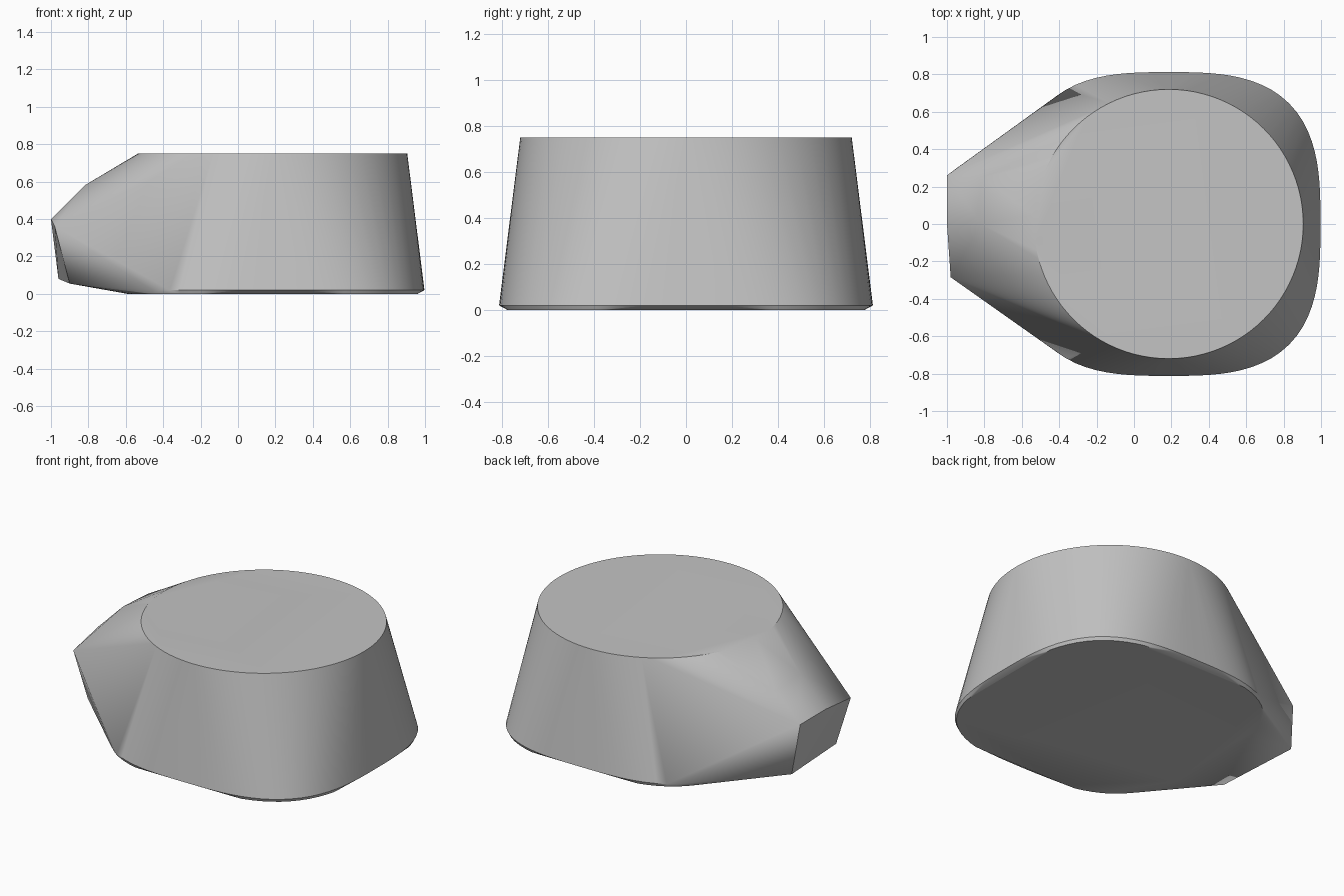
import bpy
import bmesh
from math import cos, sin, tau, radians

cube = bpy.data.objects.get("Cube")
if cube:
    bpy.data.objects.remove(cube, do_unlink=True)

SEGMENTS = 96
CENTRE_X = 0.185


def ring(radius, z, power=2, limit=9):
    """Superellipse outline; limit trims it flat on its four sides."""
    points = []
    for i in range(SEGMENTS):
        a = tau * i / SEGMENTS
        c, s = cos(a), sin(a)
        r = radius / (abs(c) ** power + abs(s) ** power) ** (1 / power)
        x, y = (max(-limit, min(limit, r * v)) for v in (c, s))
        points.append((CENTRE_X + x, y, z))
    return points


# Body: round top, squarish foot and a trimmed underside
points = ring(0.72, 0.75)
points += ring(0.812, 0.02, power=3)
points += ring(0.803, 0, power=3, limit=0.775)

# Spout: upper ridge, lip and lower edge
points += [(-0.82, 0.25, 0.565), (-0.82, 0, 0.58)]
points += [(-1, 0.26, 0.4), (-1, 0, 0.4), (-0.98, -0.285, 0.36)]
points += [(-0.96, 0.29, 0.08), (-0.9, -0.25, 0.055)]

# One taut skin around body and spout
bm = bmesh.new()
for p in points:
    bm.verts.new(p)
hull = bmesh.ops.convex_hull(bm, input=bm.verts[:])
spare = {g for key in ("geom_interior", "geom_unused") for g in hull[key]
         if isinstance(g, bmesh.types.BMVert)}
bmesh.ops.delete(bm, geom=list(spare), context='VERTS')
bmesh.ops.dissolve_limit(bm, angle_limit=radians(0.1),
                         verts=bm.verts[:], edges=bm.edges[:])
bmesh.ops.recalc_face_normals(bm, faces=bm.faces[:])
mesh = bpy.data.meshes.new("spouted_body")
bm.to_mesh(mesh)
bm.free()
body = bpy.data.objects.new("spouted_body", mesh)
bpy.context.collection.objects.link(body)

# Plain grey finish
grey = bpy.data.materials.new("light_grey")
grey.use_nodes = True
colour = (0.55, 0.55, 0.55, 1)
grey.diffuse_color = colour
grey.node_tree.nodes["Principled BSDF"].inputs["Base Color"].default_value = colour
mesh.materials.append(grey)

# Smooth sides with crisp rims
bpy.ops.object.select_all(action='DESELECT')
body.select_set(True)
bpy.context.view_layer.objects.active = body
bpy.ops.object.shade_smooth_by_angle(angle=radians(33))
